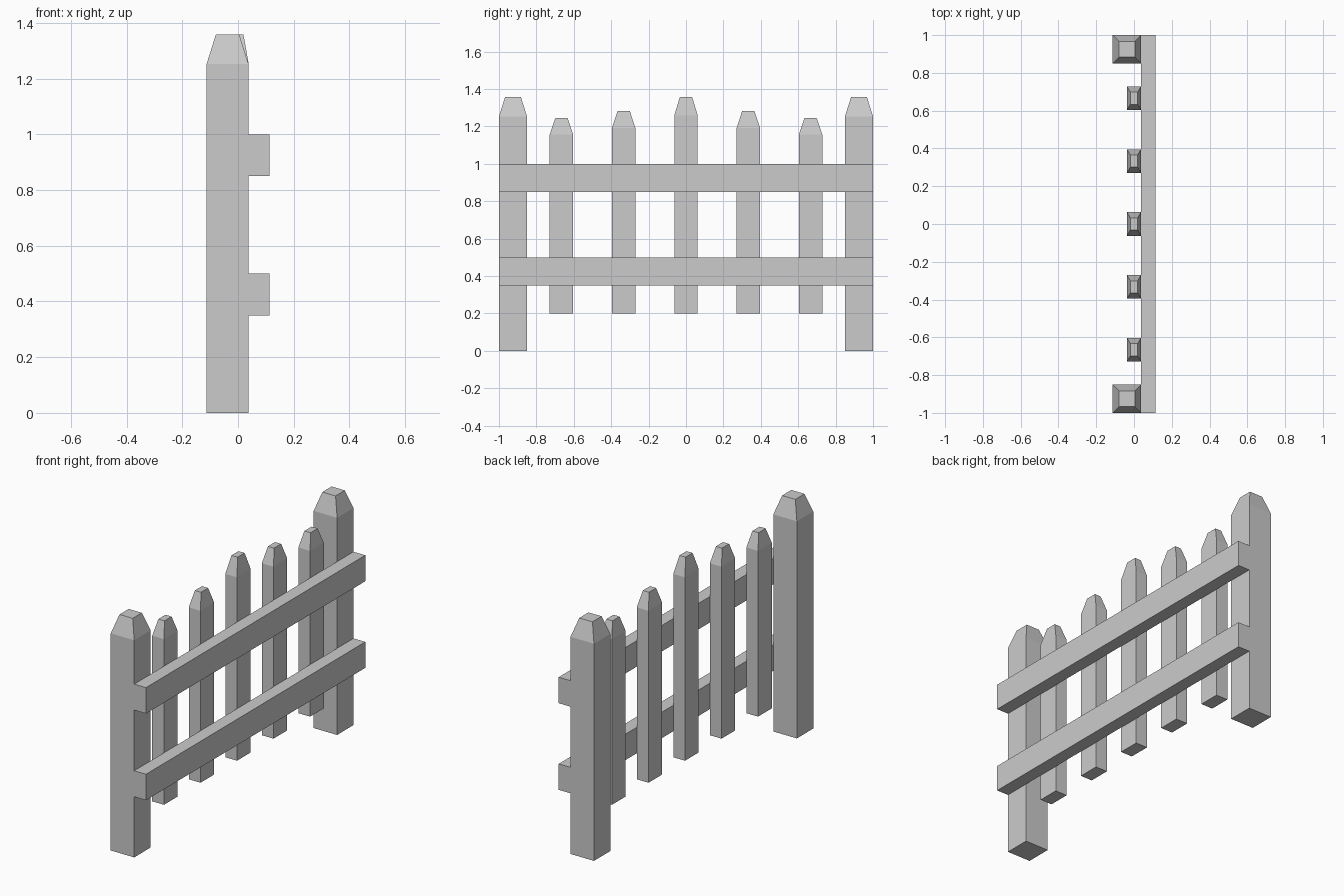
import bpy, bmesh

if "Cube" in bpy.data.objects:
    bpy.data.objects.remove(bpy.data.objects["Cube"])


def new_object(name, bm):
    bmesh.ops.recalc_face_normals(bm, faces=bm.faces)
    mesh = bpy.data.meshes.new(name)
    bm.to_mesh(mesh)
    bm.free()
    obj = bpy.data.objects.new(name, mesh)
    bpy.context.collection.objects.link(obj)
    return obj


def stake(name, centre, size, z_levels, taper):
    """Rectangular post with a tapered, flat-topped tip."""
    bottom, shoulder, top = z_levels
    bm = bmesh.new()
    rings = []
    for z, s in ((bottom, 1), (shoulder, 1), (top, taper)):
        rings.append([bm.verts.new((centre[0] + sx * size[0] / 2 * s,
                                    centre[1] + sy * size[1] / 2 * s, z))
                      for sx, sy in ((-1, -1), (1, -1), (1, 1), (-1, 1))])
    for low, high in zip(rings, rings[1:]):
        for i in range(4):
            j = (i + 1) % 4
            bm.faces.new((low[i], low[j], high[j], high[i]))
    bm.faces.new(rings[0][::-1])
    bm.faces.new(rings[-1])
    return new_object(name, bm)


def rail(name, z_centre):
    bm = bmesh.new()
    bmesh.ops.create_cube(bm, size=1)
    bmesh.ops.scale(bm, vec=(0.075, 2.0, 0.15), verts=bm.verts)
    bmesh.ops.translate(bm, vec=(0.075, 0, z_centre), verts=bm.verts)
    return new_object(name, bm)


# End posts
for label, side in (("front", -1), ("back", 1)):
    stake(f"{label}_post", (-0.0375, side * 0.925), (0.15, 0.15),
          (0, 1.253, 1.358), 0.56)

# Pickets, tallest in the middle
for i in range(-2, 3):
    top, shoulder = ((1.358, 1.258), (1.283, 1.192), (1.245, 1.156))[abs(i)]
    stake(f"picket_{i + 3}", (0, i * 0.333), (0.075, 0.125),
          (0.2, shoulder, top), 0.52)

# Horizontal rails
rail("lower_rail", 0.425)
rail("upper_rail", 0.925)
